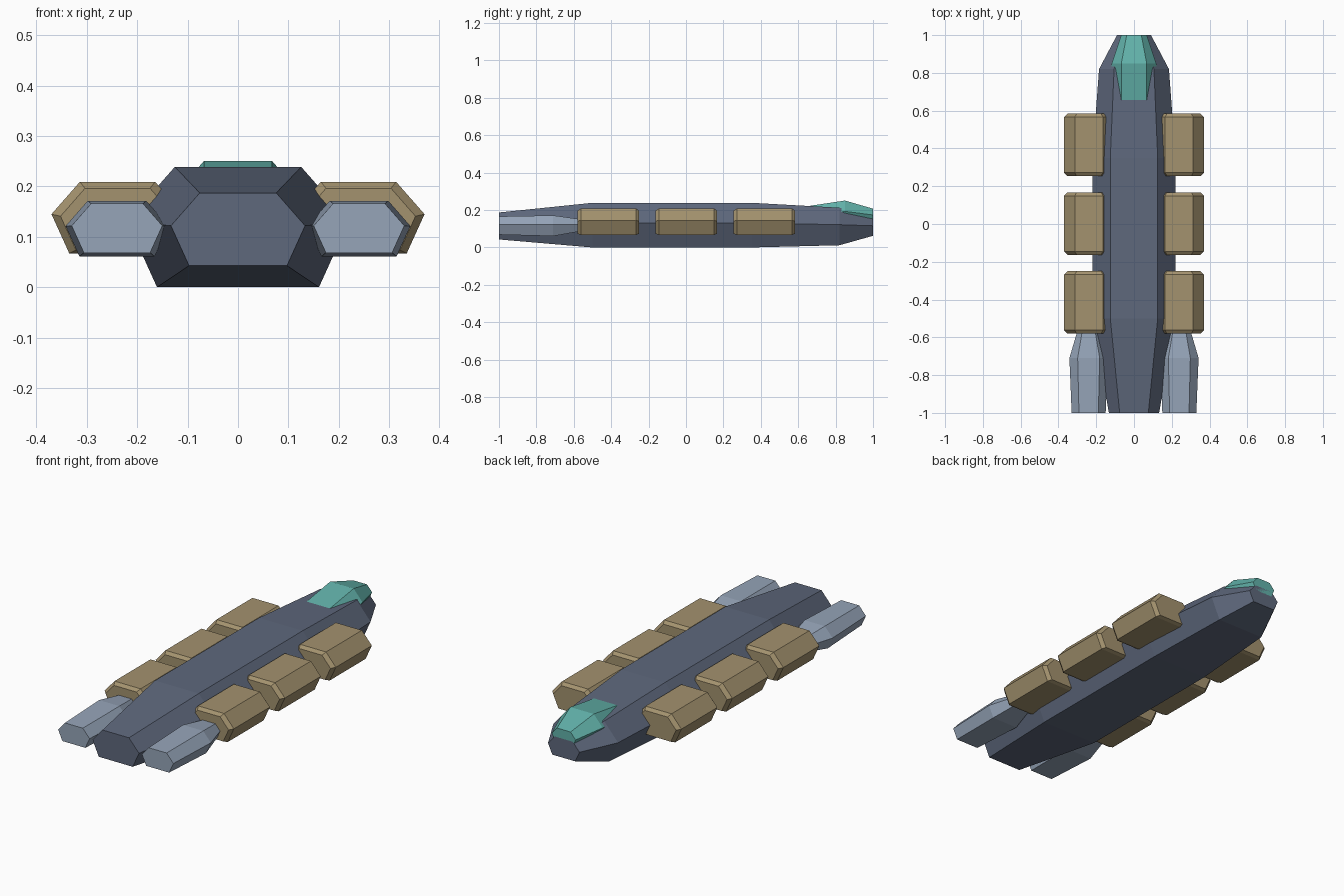
import bpy, bmesh

if "Cube" in bpy.data.objects:
    bpy.data.objects.remove(bpy.data.objects["Cube"])

# Shared hexagonal cross-section: (x, z) for half width 1, z measured from the mid line
HEX = [(-1, 0), (-0.57, 0.49), (0.57, 0.49), (1, 0), (0.73, -0.595), (-0.73, -0.595)]


def material(name, colour):
    m = bpy.data.materials.new(name)
    m.diffuse_color = (*colour, 1)
    m.use_nodes = True
    m.node_tree.nodes["Principled BSDF"].inputs["Base Color"].default_value = m.diffuse_color
    return m


def loft(name, mat, sections, x=0.0, y=0.0):
    """Skin the hexagon along y; each section is (y, half width, mid z)."""
    bm = bmesh.new()
    rings = [[bm.verts.new((x + px * w, y + sy, z + pz * w)) for px, pz in HEX]
             for sy, w, z in sections]
    for a, b in zip(rings, rings[1:]):
        for i in range(6):
            j = (i + 1) % 6
            bm.faces.new((a[i], a[j], b[j], b[i]))
    bm.faces.new(rings[0])
    bm.faces.new(rings[-1])
    bmesh.ops.recalc_face_normals(bm, faces=bm.faces[:])
    mesh = bpy.data.meshes.new(name)
    bm.to_mesh(mesh)
    bm.free()
    mesh.materials.append(mat)
    obj = bpy.data.objects.new(name, mesh)
    bpy.context.collection.objects.link(obj)
    return obj


slate = material("slate_hull", (0.112, 0.138, 0.202))
tan = material("tan_cargo", (0.366, 0.287, 0.156))
steel = material("steel_engine", (0.305, 0.376, 0.485))
teal = material("teal_glass", (0.122, 0.445, 0.402))

# Long tapered hull
loft("hull", slate, [(-1, 0.133, 0.122), (-0.5, 0.22, 0.131), (0.35, 0.22, 0.131),
                     (0.82, 0.185, 0.122), (1, 0.09, 0.116)])

# Cockpit canopy at the nose
loft("canopy", teal, [(0.65, 0.118, 0.163), (0.85, 0.118, 0.193), (1, 0.068, 0.174)])

for side, label in ((-1, "left"), (1, "right")):
    # Engine nacelles
    loft(f"engine_{label}", steel, [(-1, 0.09, 0.122), (-0.71, 0.102, 0.1215),
                                    (-0.56, 0.058, 0.122)], x=0.24 * side)
    # Row of cargo pods with chamfered ends
    for n, cy in enumerate((-0.415, 0.002, 0.419)):
        loft(f"cargo_pod_{label}_{n + 1}", tan,
             [(-0.165, 0.113, 0.141), (-0.147, 0.131, 0.145),
              (0.147, 0.131, 0.145), (0.165, 0.113, 0.141)], x=0.239 * side, y=cy)
